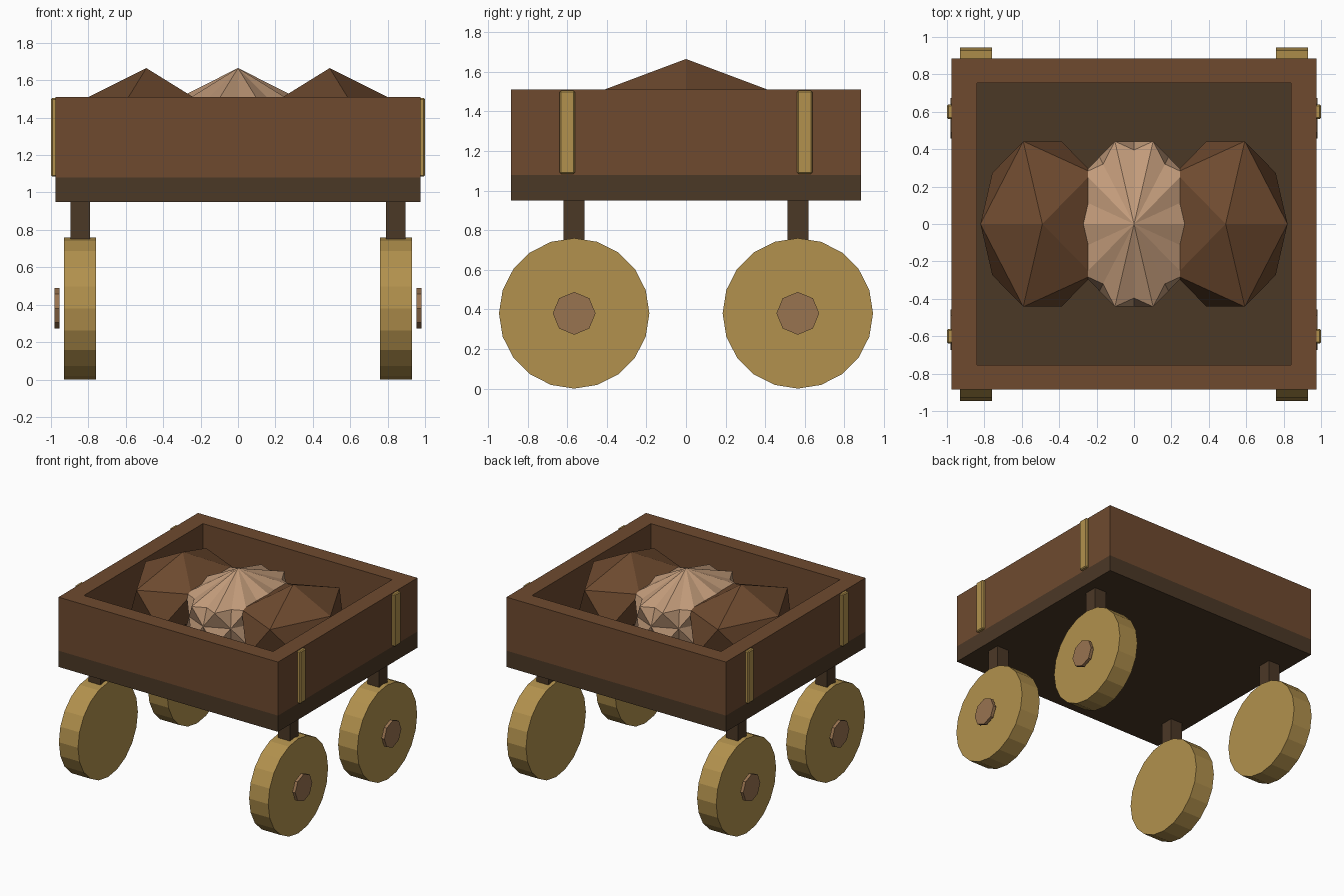
import bpy, bmesh
from math import radians
from mathutils import Matrix, Vector

cube = bpy.data.objects.get("Cube")
if cube:
    bpy.data.objects.remove(cube, do_unlink=True)


def material(name, rgb):
    """Flat colour given as 0-255 display values, stored as linear."""
    lin = [((c / 255 + 0.055) / 1.055) ** 2.4 for c in rgb]
    m = bpy.data.materials.new(name)
    m.use_nodes = True
    m.diffuse_color = (*lin, 1)
    m.node_tree.nodes["Principled BSDF"].inputs["Base Color"].default_value = (*lin, 1)
    return m


BROWN = material("brown wood", (110, 74, 47))
DARK = material("dark wood", (75, 56, 38))
GOLD = material("golden wood", (178, 145, 77))
HUB = material("hub wood", (152, 115, 80))
PALE = material("pale stone", (194, 155, 122))


def add_object(name, bm, mat):
    bmesh.ops.recalc_face_normals(bm, faces=bm.faces)
    mesh = bpy.data.meshes.new(name)
    bm.to_mesh(mesh)
    bm.free()
    mesh.materials.append(mat)
    ob = bpy.data.objects.new(name, mesh)
    bpy.context.collection.objects.link(ob)
    return ob


def box(name, low, high, mat, bevel=0):
    low, high = Vector(low), Vector(high)
    bm = bmesh.new()
    place = Matrix.Translation((low + high) / 2) @ Matrix.Diagonal((*(high - low), 1))
    bmesh.ops.create_cube(bm, size=1, matrix=place)
    if bevel:
        bmesh.ops.bevel(bm, geom=bm.edges[:], offset=bevel, segments=1, affect='EDGES')
    return add_object(name, bm, mat)


def disc(name, x0, x1, y, z, radius, sides, mat):
    """Cylinder lying along x."""
    bm = bmesh.new()
    place = Matrix.Translation(((x0 + x1) / 2, y, z)) @ Matrix.Rotation(radians(90), 4, 'Y')
    bmesh.ops.create_cone(bm, cap_ends=True, segments=sides, radius1=radius,
                          radius2=radius, depth=abs(x1 - x0), matrix=place)
    return add_object(name, bm, mat)


def lump(name, x, turn, mat):
    """Stretched twenty-sided boulder."""
    bm = bmesh.new()
    place = (Matrix.Translation((x, 0, 1.365)) @ Matrix.Rotation(radians(turn), 4, 'Z')
             @ Matrix.Diagonal((0.37, 0.52, 0.3, 1)))
    bmesh.ops.create_icosphere(bm, subdivisions=1, radius=1, matrix=place)
    return add_object(name, bm, mat)


def wall_ring(name, outer, inner, z0, z1, mat):
    """Hollow rectangular frame."""
    bm = bmesh.new()
    corners = [(-1, -1), (1, -1), (1, 1), (-1, 1)]
    loops = [[bm.verts.new((sx * w, sy * d, z)) for sx, sy in corners]
             for (w, d), z in ((outer, z0), (outer, z1), (inner, z1), (inner, z0))]
    for a, b in zip(loops, loops[1:] + loops[:1]):
        for i in range(4):
            j = (i + 1) % 4
            bm.faces.new((a[i], a[j], b[j], b[i]))
    return add_object(name, bm, mat)


# Cart bed and sides
box("cart_floor", (-0.975, -0.885, 0.95), (0.975, 0.885, 1.08), DARK)
wall_ring("cart_walls", (0.975, 0.885), (0.84, 0.755), 1.08, 1.51, BROWN)

# Wheels, hubs, struts and side straps
for side, s in (("left", 1), ("right", -1)):
    for end, e in (("front", -1), ("back", 1)):
        tag = f"{end}_{side}"
        y = e * 0.565
        disc(f"{tag}_wheel", s * 0.76, s * 0.93, y, 0.38, 0.38, 20, GOLD)
        disc(f"{tag}_hub", s * 0.955, s * 0.98, y, 0.38, 0.108, 8, HUB)
        x0, x1 = sorted((s * 0.79, s * 0.895))
        box(f"{tag}_strut", (x0, y - 0.053, 0.5), (x1, y + 0.053, 0.95), DARK)
        x0, x1 = sorted((s * 0.96, s * 1.0))
        box(f"{tag}_strap", (x0, e * 0.6 - 0.038, 1.085),
            (x1, e * 0.6 + 0.038, 1.505), GOLD, 0.007)

# Cargo: the middle boulder is two mirrored halves grown together
lump("left_boulder", 0.49, 0, BROWN)
lump("right_boulder", -0.49, 180, BROWN)
lump("middle_boulder_a", 0, 0, PALE)
lump("middle_boulder_b", 0, 180, PALE)
